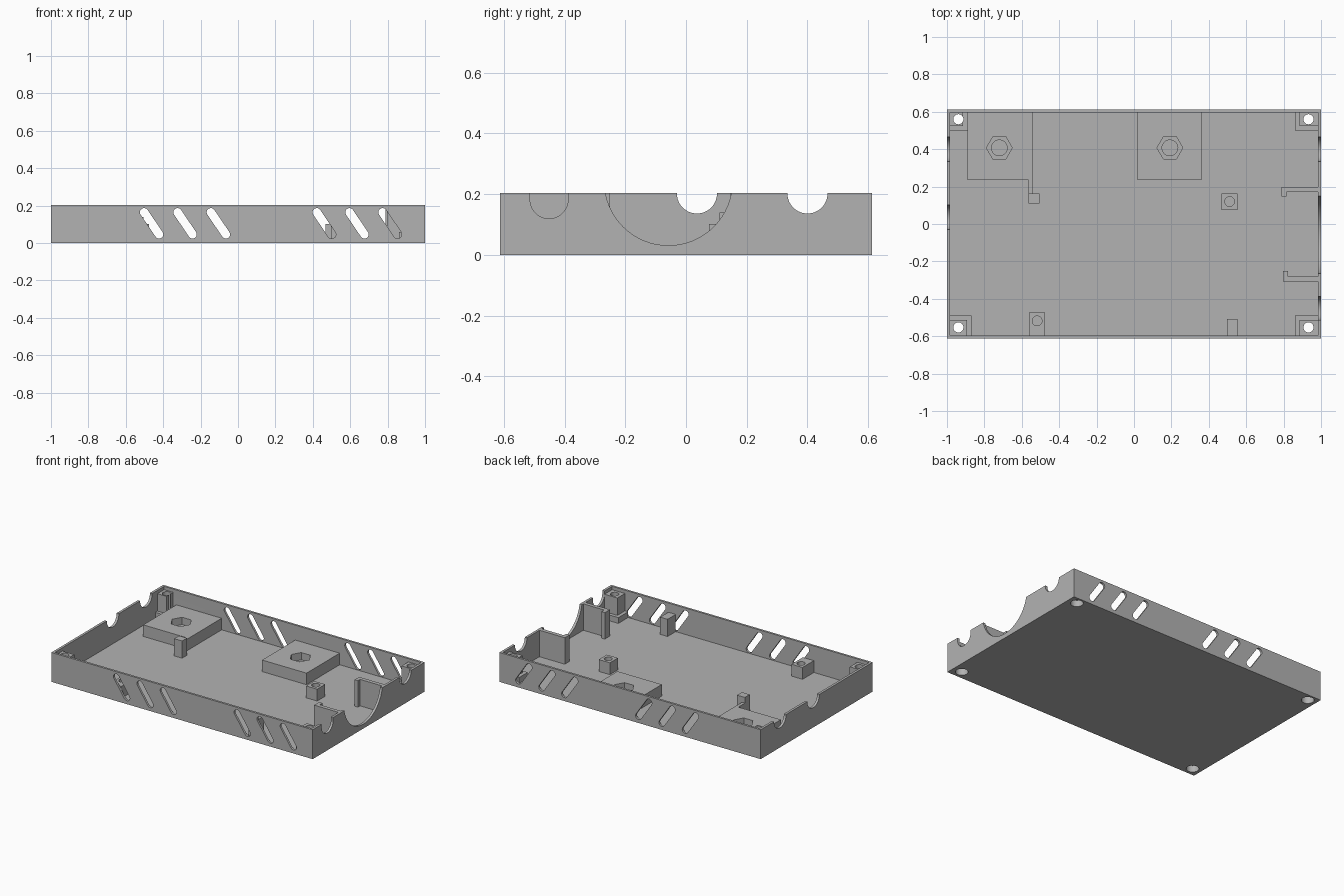
import bpy, bmesh, math

cube = bpy.data.objects.get("Cube")
if cube:
    bpy.data.objects.remove(cube, do_unlink=True)

grey = bpy.data.materials.new("plain grey")
grey.use_nodes = True
grey.diffuse_color = (0.45, 0.45, 0.45, 1)
grey.node_tree.nodes["Principled BSDF"].inputs["Base Color"].default_value = grey.diffuse_color

W, D, H = 1.0, 0.612, 0.203      # outer half width, half depth, height
IX, IY, FLOOR = 0.983, 0.597, 0.02


def prism(name, pts, lo, hi, axis="z"):
    """Extrude a 2D outline along an axis."""
    place = {"x": lambda a, b, v: (v, a, b),
             "y": lambda a, b, v: (a, v, b),
             "z": lambda a, b, v: (a, b, v)}[axis]
    bm = bmesh.new()
    low = [bm.verts.new(place(a, b, lo)) for a, b in pts]
    top = [bm.verts.new(place(a, b, hi)) for a, b in pts]
    bm.faces.new(low)
    bm.faces.new(top)
    n = len(pts)
    for i in range(n):
        j = (i + 1) % n
        bm.faces.new((low[i], low[j], top[j], top[i]))
    bmesh.ops.recalc_face_normals(bm, faces=bm.faces)
    mesh = bpy.data.meshes.new(name)
    bm.to_mesh(mesh)
    bm.free()
    mesh.materials.append(grey)
    ob = bpy.data.objects.new(name, mesh)
    bpy.context.collection.objects.link(ob)
    return ob


def box(name, x0, x1, y0, y1, z0, z1):
    return prism(name, [(x0, y0), (x1, y0), (x1, y1), (x0, y1)], z0, z1)


def ring(cx, cy, r, n=32):
    return [(cx + r * math.cos(math.tau * i / n), cy + r * math.sin(math.tau * i / n))
            for i in range(n)]


def activate(ob):
    bpy.ops.object.select_all(action="DESELECT")
    ob.select_set(True)
    bpy.context.view_layer.objects.active = ob


def cut(ob, *cutters):
    """Subtract each cutter from the object, then drop the cutter."""
    activate(ob)
    for c in cutters:
        mod = ob.modifiers.new("cut", "BOOLEAN")
        mod.operation, mod.solver, mod.object = "DIFFERENCE", "EXACT", c
        bpy.ops.object.modifier_apply(modifier=mod.name)
        bpy.data.objects.remove(c, do_unlink=True)


# Open tray
tray = box("tray", -W, W, -D, D, 0, H)
cut(tray, box("cavity", -IX, IX, -IY, IY, FLOOR, 1))

# Slanted vent slots through front and back walls
dx, dz, r = 0.040, 0.059, 0.0225
tilt = math.atan2(dz, -dx)
for x in (-0.462, -0.283, -0.105, 0.461, 0.636, 0.813):
    outline = []
    for s in (1, -1):
        for i in range(13):
            a = tilt + (0 if s == 1 else math.pi) - math.pi / 2 + math.pi * i / 12
            outline.append((x - s * dx + r * math.cos(a), 0.105 + s * dz + r * math.sin(a)))
    cut(tray, prism("slot", outline, -1, 1, "y"))


# Rounded notches in the rims of the side walls
def notch(y, z, r, side):
    arc = [(y + r * math.cos(math.pi * (1 + i / 32)), z + r * math.sin(math.pi * (1 + i / 32)))
           for i in range(33)]
    if z < H:
        arc += [(y + r, 0.3), (y - r, 0.3)]
    lo, hi = (0.9, 1.1) if side > 0 else (-1.1, -0.9)
    cut(tray, prism("notch", arc, lo, hi, "x"))


for side, y, z, r in ((-1, 0.036, 0.202, 0.066), (-1, 0.4, 0.202, 0.066),
                      (1, 0.4, 0.202, 0.066), (1, -0.451, 0.182, 0.0625)):
    notch(y, z, r, side)
cut(tray, prism("port", ring(-0.058, 0.242, 0.211, 64), 0.9, 1.1, "x"))

# Corner screw posts: wide foot, narrower column, counterbore from below
for label, sx, sy, foot_x, foot_y, hx, hy in (
        ("back_right", -1, 1, 0.89, 0.50, 0.939, 0.56),
        ("back_left", 1, 1, 0.861, 0.50, 0.933, 0.56),
        ("front_right", -1, -1, 0.869, 0.49, 0.939, 0.553),
        ("front_left", 1, -1, 0.861, 0.49, 0.933, 0.553)):
    x, y = sx * hx, sy * hy
    for part, inset, z0, z1 in (("foot", 0, FLOOR, 0.06), ("column", 0.024, 0.06, 0.18)):
        xs = sorted((sx * (foot_x + inset), sx * IX))
        ys = sorted((sy * (foot_y + inset), sy * IY))
        post = box(label + "_post_" + part, *xs, *ys, z0, z1)
        cut(post, prism("bore", ring(x, y, 0.027), -1, 1))
        if part == "foot":
            cut(post, prism("counterbore", ring(x, y, 0.04), -1, 0.045))
    cut(tray, prism("counterbore", ring(x, y, 0.04), -1, 0.045))

# Raised plates with hexagonal nut pockets
for label, x0, x1, hx in (("right", -0.89, -0.543, -0.72), ("left", 0.02, 0.36, 0.192)):
    plate = box(label + "_nut_plate", x0, x1, 0.235, IY, FLOOR, 0.10)
    cut(plate, prism("pocket", ring(hx, 0.407, 0.069, 6), 0.05, 1),
        prism("bore", ring(hx, 0.407, 0.042), -1, 1))

# Drilled board supports
for label, x, y0, y1, hy in (("back", 0.511, 0.075, 0.163, 0.12),
                             ("front", -0.518, -IY, -0.473, -0.518)):
    block = box(label + "_board_support", x - 0.0425, x + 0.0425, y0, y1, FLOOR, 0.102)
    cut(block, prism("bore", ring(x, hy, 0.026), -1, 1))

# Tall locating pegs and the web joining one to its plate
box("back_peg", -0.565, -0.505, 0.11, 0.163, FLOOR, 0.139)
box("front_peg", 0.497, 0.553, -IY, -0.508, FLOOR, 0.139)
box("peg_web", -0.565, -0.543, 0.163, 0.235, FLOOR, 0.10)

# Hooked guide walls either side of the large port
for label, x, outer, inner, tip in (("back", 0.789, 0.198, 0.171, 0.147),
                                    ("front", 0.797, -0.307, -0.281, -0.251)):
    prism(label + "_guide", [(IX, outer), (x, outer), (x, tip), (x + 0.026, tip),
                             (x + 0.026, inner), (IX, inner)], FLOOR, H)

for ob in bpy.context.scene.objects:
    if ob.type == "MESH":
        activate(ob)
        bpy.ops.object.shade_smooth_by_angle(angle=math.radians(30))
